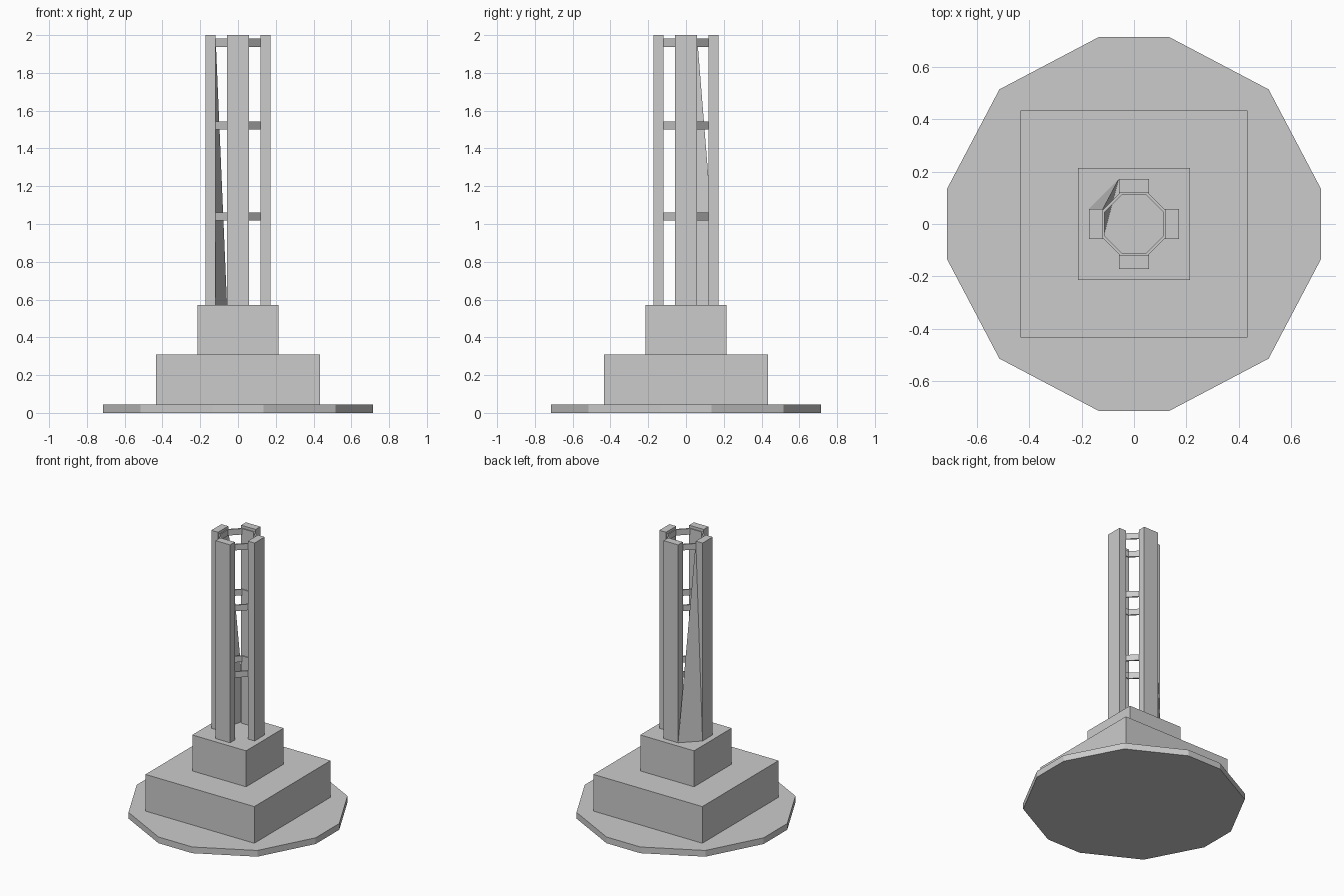
import bpy, bmesh, math
from mathutils import Vector

if "Cube" in bpy.data.objects:
    bpy.data.objects.remove(bpy.data.objects["Cube"])


def make_object(name, bm):
    bmesh.ops.recalc_face_normals(bm, faces=bm.faces)
    mesh = bpy.data.meshes.new(name)
    bm.to_mesh(mesh)
    bm.free()
    obj = bpy.data.objects.new(name, mesh)
    bpy.context.collection.objects.link(obj)
    return obj


def prism(name, outline, z0, z1):
    bm = bmesh.new()
    face = bm.faces.new([bm.verts.new((x, y, z0)) for x, y in outline])
    ext = bmesh.ops.extrude_face_region(bm, geom=[face], use_keep_orig=True)
    verts = [g for g in ext["geom"] if isinstance(g, bmesh.types.BMVert)]
    bmesh.ops.translate(bm, vec=(0, 0, z1 - z0), verts=verts)
    return make_object(name, bm)


def box(name, x0, x1, y0, y1, z0, z1):
    return prism(name, [(x0, y0), (x1, y0), (x1, y1), (x0, y1)], z0, z1)


def quarter_turns(points):
    out = []
    for k in range(4):
        for x, y in points:
            for _ in range(k):
                x, y = -y, x
            out.append((x, y))
    return out


# Twelve-sided foot plate
prism("foot_plate", quarter_turns([(0.715, -0.135), (0.715, 0.135), (0.515, 0.515)]), 0, 0.045)

# Stepped plinth
for name, h, z0, z1 in (("lower_plinth", 0.435, 0.045, 0.31), ("upper_plinth", 0.215, 0.31, 0.57)):
    box(name, -h, h, -h, h, z0, z1)

# Four upright posts
IN, OUT, HALF, Z0, Z1 = 0.119, 0.173, 0.058, 0.57, 2.0
box("right_post", IN, OUT, -HALF, HALF, Z0, Z1)
box("front_post", -HALF, HALF, -OUT, -IN, Z0, Z1)
box("back_post", -HALF, HALF, IN, OUT, Z0, Z1)
left = box("left_post", -OUT, -IN, -HALF, HALF, Z0, Z1)

# The left post has one lower corner drawn out to the back post
bm = bmesh.new()
bm.from_mesh(left.data)


def corner(x, y, z):
    return min(bm.verts, key=lambda v: (v.co - Vector((x, y, z))).length)


apex, pulled = corner(-IN, HALF, Z1), corner(-IN, HALF, Z0)
for other in (corner(-OUT, HALF, Z0), corner(-IN, -HALF, Z0)):
    bmesh.ops.connect_verts(bm, verts=[apex, other])
pulled.co = (-HALF, OUT, Z0)
bm.to_mesh(left.data)
bm.free()

# Octagonal tie rings
for name, z in (("lower_ring", 1.018), ("middle_ring", 1.499), ("upper_ring", 1.938)):
    bm = bmesh.new()
    loops = []
    for apothem, height in ((0.112, z), (0.122, z), (0.122, z + 0.043), (0.112, z + 0.043)):
        r = apothem / math.cos(math.pi / 8)
        angles = [math.pi / 8 + i * math.pi / 4 for i in range(8)]
        loops.append([bm.verts.new((r * math.cos(a), r * math.sin(a), height)) for a in angles])
    for j in range(4):
        a, b = loops[j], loops[(j + 1) % 4]
        for i in range(8):
            k = (i + 1) % 8
            bm.faces.new((a[i], a[k], b[k], b[i]))
    make_object(name, bm)
